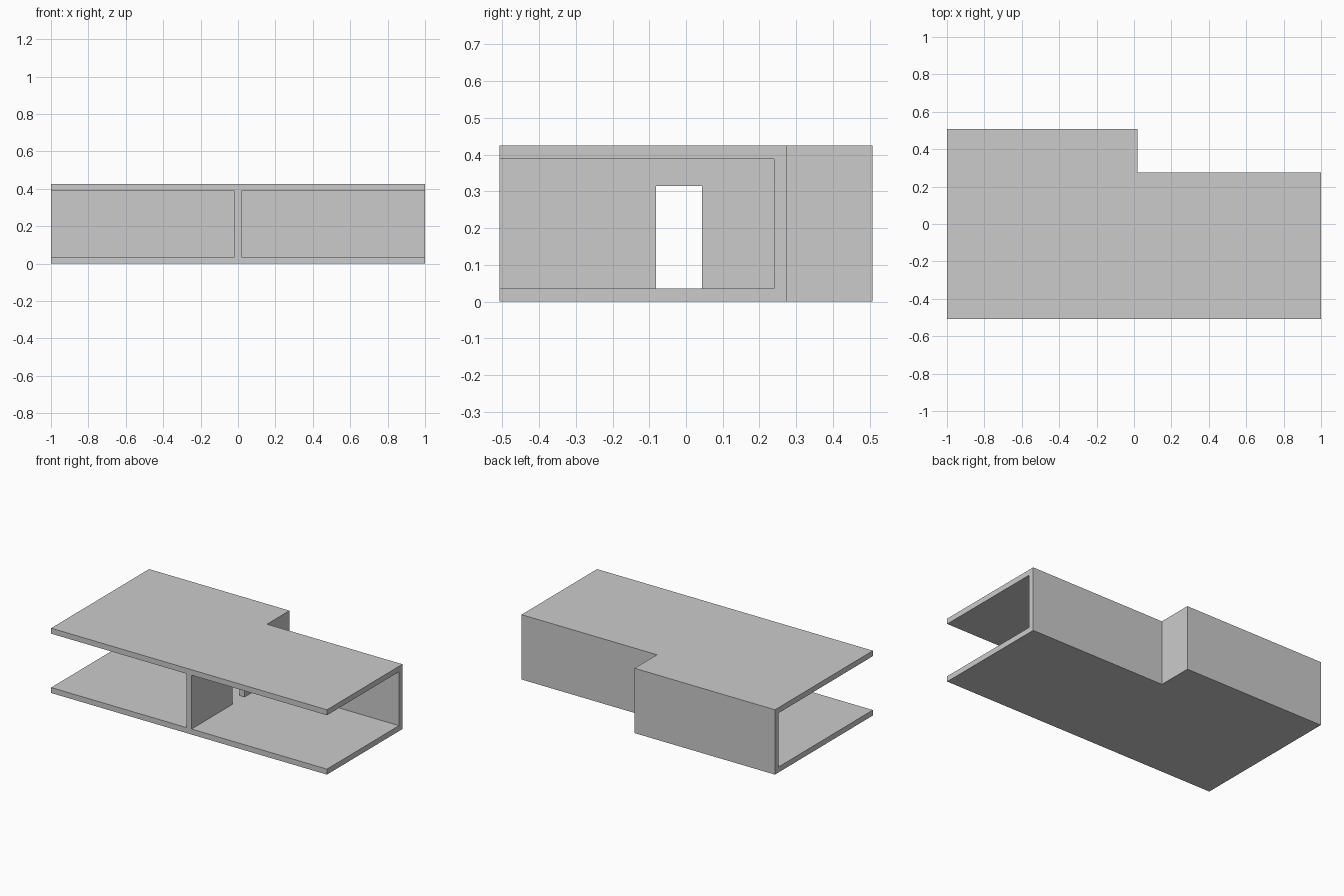
import bpy, bmesh

if "Cube" in bpy.data.objects:
    bpy.data.objects.remove(bpy.data.objects["Cube"])

T = 0.036           # wall, floor and ceiling thickness
H = 0.425           # overall height
Y = 0.507           # half depth
STEP = 0.275        # back of the shorter right-hand room


def prism(name, outline, z0, z1):
    bm = bmesh.new()
    face = bm.faces.new([bm.verts.new((x, y, z0)) for x, y in outline])
    top = bmesh.ops.extrude_face_region(bm, geom=[face])
    verts = [g for g in top["geom"] if isinstance(g, bmesh.types.BMVert)]
    bmesh.ops.translate(bm, verts=verts, vec=(0, 0, z1 - z0))
    bmesh.ops.recalc_face_normals(bm, faces=bm.faces)
    mesh = bpy.data.meshes.new(name)
    bm.to_mesh(mesh)
    bm.free()
    obj = bpy.data.objects.new(name, mesh)
    bpy.context.collection.objects.link(obj)
    return obj


def cut(target, name, x0, x1, y0, y1, z0, z1):
    cutter = prism(name, [(x0, y0), (x1, y0), (x1, y1), (x0, y1)], z0, z1)
    cutter.hide_render = True
    mod = target.modifiers.new(name, 'BOOLEAN')
    mod.operation = 'DIFFERENCE'
    mod.solver = 'EXACT'
    mod.object = cutter
    bpy.context.view_layer.objects.active = target
    bpy.ops.object.modifier_apply(modifier=name)
    bpy.data.objects.remove(cutter)


# L-shaped solid with a step in the back
shell = prism("two_room_shell", [(-1, -Y), (1, -Y), (1, STEP), (T / 2, STEP),
                                 (T / 2, Y), (-1, Y)], 0, H)

# Two rooms, each open at the front and at the outer end
cut(shell, "left_room_cutter", -1.2, -T / 2, -0.7, Y - T, T, H - T)
cut(shell, "right_room_cutter", T / 2, 1.2, -0.7, STEP - T, T, H - T)

# Doorway through the dividing wall
cut(shell, "doorway_cutter", -0.1, 0.1, -0.081, 0.043, T, 0.315)
